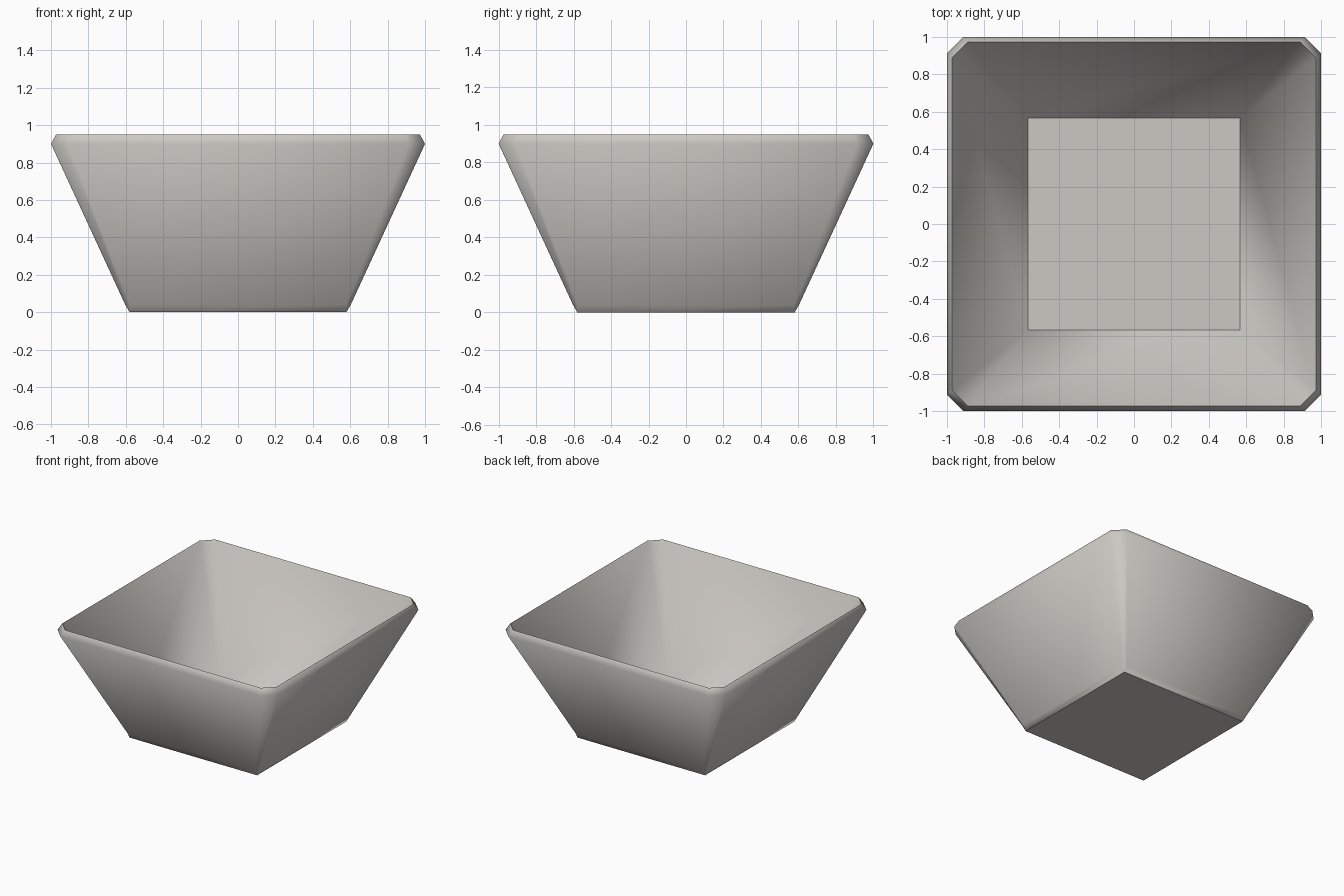
import bpy
import bmesh

cube = bpy.data.objects.get("Cube")
if cube:
    bpy.data.objects.remove(cube, do_unlink=True)

# Glazed stone colour
stone = bpy.data.materials.new("warm light grey")
stone.use_nodes = True
colour = (0.60, 0.58, 0.545, 1)
stone.diffuse_color = colour
stone.node_tree.nodes["Principled BSDF"].inputs["Base Color"].default_value = colour

bm = bmesh.new()


def ring(half, cut, z):
    """Square ring whose corners are cut off; no cut gives four points."""
    inner = half - cut
    points = []
    for sx, sy in ((1, 1), (-1, 1), (-1, -1), (1, -1)):
        if not cut:
            points += [(sx * half, sy * half, z)] * 2
            continue
        pair = [(sx * half, sy * inner, z), (sx * inner, sy * half, z)]
        points += pair if sx == sy else pair[::-1]
    made = {}
    return [made.setdefault(p, None) or made.update({p: bm.verts.new(p)}) or made[p]
            for p in points]


def bridge(low, high):
    for i in range(8):
        j = (i + 1) % 8
        corners = list(dict.fromkeys((low[i], low[j], high[j], high[i])))
        if len(corners) > 2:
            bm.faces.new(corners)


def cap(loop):
    return bm.faces.new(list(dict.fromkeys(loop)))


# Foot, flared outer wall, bevelled rim, inner wall and floor
base = ring(0.58, 0, 0)
foot = ring(0.603, 0.025, 0.04)
shoulder = ring(1.0, 0.088, 0.90)
rim = ring(0.973, 0.085, 0.95)
floor = ring(0.567, 0, 0.035)
rings = [base, foot, shoulder, rim, floor]
for low, high in zip(rings, rings[1:]):
    bridge(low, high)
cap(base)
cap(floor)
bmesh.ops.recalc_face_normals(bm, faces=bm.faces)

# Smooth walls, with crisp edges at the base, rim and floor
for face in bm.faces:
    face.smooth = True
for loop in (base, rim, floor):
    for edge in bm.edges:
        if all(v in loop for v in edge.verts):
            edge.smooth = False

mesh = bpy.data.meshes.new("square_bowl")
bm.to_mesh(mesh)
bm.free()
mesh.materials.append(stone)
bowl = bpy.data.objects.new("square_bowl", mesh)
bpy.context.collection.objects.link(bowl)
